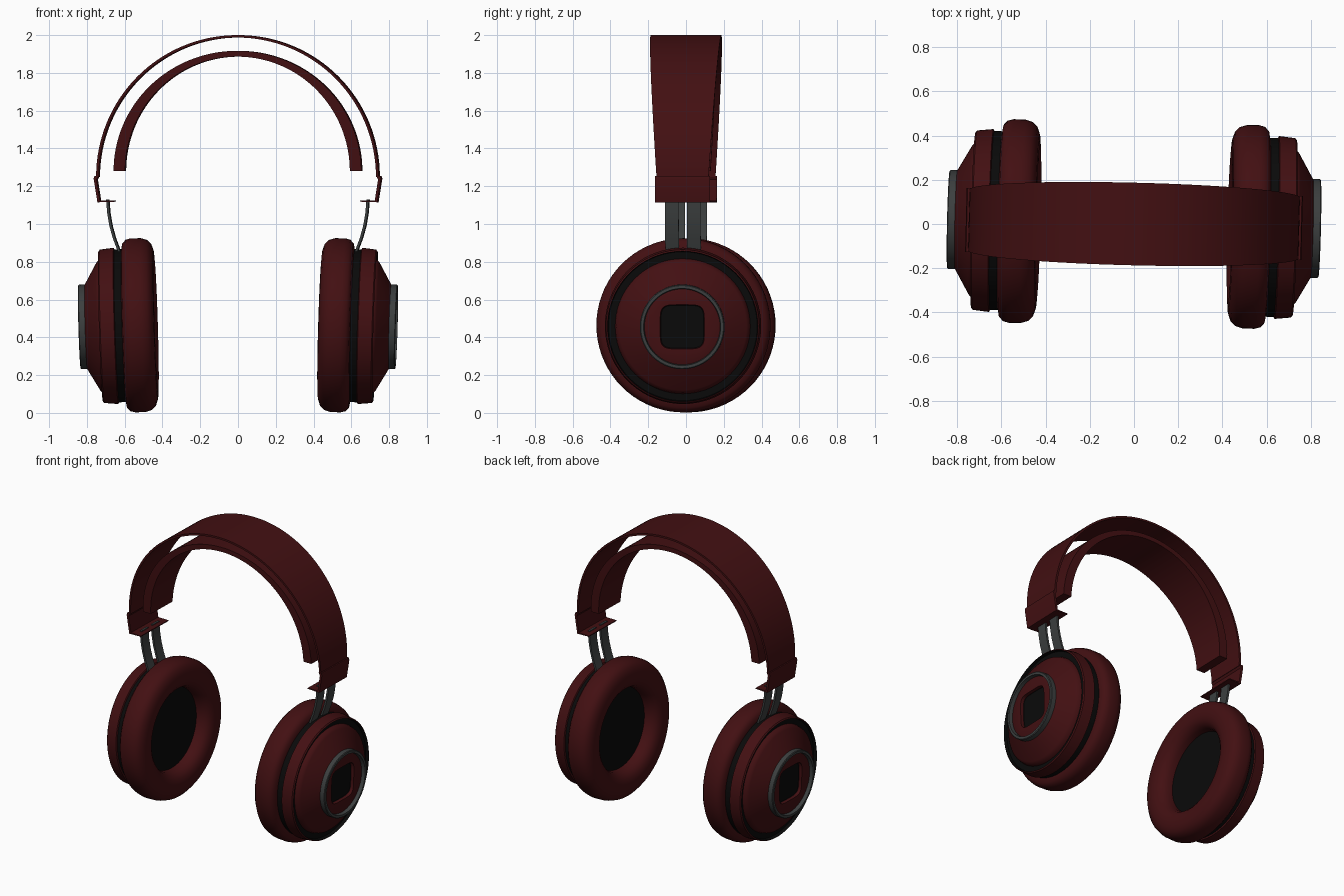
import bpy, bmesh
from math import sin, cos, pi, radians
from mathutils import Matrix, Vector

cube = bpy.data.objects.get("Cube")
if cube:
    bpy.data.objects.remove(cube, do_unlink=True)


def make_material(name, rgb):
    mat = bpy.data.materials.new(name)
    mat.use_nodes = True
    mat.diffuse_color = (*rgb, 1)
    bsdf = mat.node_tree.nodes["Principled BSDF"]
    bsdf.inputs["Base Color"].default_value = (*rgb, 1)
    bsdf.inputs["Roughness"].default_value = 0.5
    return mat


RED = make_material("dark red", (0.055, 0.005, 0.006))
BLACK = make_material("black", (0.003, 0.003, 0.003))
GREY = make_material("dark grey metal", (0.045, 0.05, 0.05))

YAW = radians(-1.4)          # the whole headset is turned slightly
CUP_CENTRE = Vector((0.6, 0, 0.462))
CUP_TILT = Matrix.Translation(CUP_CENTRE) @ Matrix.Rotation(radians(1.7), 4, "Y")


def loft(name, loops, mats, bands=None, wrap=False, mirror=True):
    """Bridge equal-length loops into a closed solid; bands gives a material per step."""
    bm = bmesh.new()
    rows = [[bm.verts.new(p) for p in loop] for loop in loops]
    n = len(rows[0])
    steps = len(rows) if wrap else len(rows) - 1
    for i in range(steps):
        a, b = rows[i], rows[(i + 1) % len(rows)]
        for j in range(n):
            k = (j + 1) % n
            face = bm.faces.new((a[j], a[k], b[k], b[j]))
            face.material_index = bands[i] if bands else 0
    if not wrap:
        bm.faces.new(rows[0][::-1]).material_index = bands[0] if bands else 0
        bm.faces.new(rows[-1]).material_index = bands[-1] if bands else 0
    bmesh.ops.recalc_face_normals(bm, faces=bm.faces)
    mesh = bpy.data.meshes.new(name)
    bm.to_mesh(mesh)
    bm.free()
    for m in mats:
        mesh.materials.append(m)
    obj = bpy.data.objects.new(name, mesh)
    bpy.context.collection.objects.link(obj)
    obj.rotation_euler.z = YAW
    if mirror:
        mod = obj.modifiers.new("both sides", "MIRROR")
        mod.use_mirror_merge = False
    bpy.ops.object.select_all(action="DESELECT")
    obj.select_set(True)
    bpy.context.view_layer.objects.active = obj
    bpy.ops.object.shade_smooth_by_angle(angle=radians(35))
    return obj


def ring(x, r, power=2, n=72):
    """Circle (or rounded square, for a higher power) around the tilted cup axis."""
    pts = []
    for i in range(n):
        c, s = cos(2 * pi * i / n), sin(2 * pi * i / n)
        q = r / (abs(c) ** power + abs(s) ** power) ** (1 / power)
        pts.append(CUP_TILT @ Vector((x - CUP_CENTRE.x, q * c, q * s)))
    return pts


def strip(outer, inner, y0, y1):
    """Four-point cross-section of a flat strip from two (x, z) points."""
    return [(outer[0], y0, outer[1]), (outer[0], y1, outer[1]),
            (inner[0], y1, inner[1]), (inner[0], y0, inner[1])]


def arch(name, centre_z, outer, inner, w_end, w_top, n=64):
    """Half-elliptical band, wider at the crown."""
    loops = []
    for i in range(n + 1):
        t = pi * i / n
        c, s = cos(t), sin(t)
        w = w_end + (w_top - w_end) * s
        loops.append(strip((outer[0] * c, centre_z + outer[1] * s),
                           (inner[0] * c, centre_z + inner[1] * s), -w, w))
    return loft(name, loops, [RED], mirror=False)


# Headband: thin outer arch and padded inner arch
arch("outer_headband", 1.25, (0.748, 0.75), (0.734, 0.737), 0.138, 0.187)
arch("inner_headband", 1.28, (0.656, 0.637), (0.595, 0.606), 0.115, 0.155)

# Clasps at the band ends, bent inward at the bottom
clasp_path = [((0.757, 1.255), (0.735, 1.255)), ((0.761, 1.24), (0.745, 1.235)),
              ((0.741, 1.115), (0.728, 1.125)), ((0.65, 1.118), (0.65, 1.124))]
loft("band_clasps", [strip(o, i, -0.145, 0.145) for o, i in clasp_path], [RED])

# Pairs of curved metal sliders
slider_path = [(0.689, 1.13), (0.684, 1.06), (0.672, 0.99), (0.654, 0.925), (0.626, 0.85)]
for label, y0 in (("front", -0.094), ("rear", 0.022)):
    loops = [strip((x + 0.007, z), (x - 0.007, z), y0, y0 + 0.072) for x, z in slider_path]
    loft(label + "_sliders", loops, [GREY])

# Ear cushions: soft rings
cushion = [(0.605, 0.28), (0.606, 0.40), (0.600, 0.435), (0.582, 0.454), (0.555, 0.461),
           (0.500, 0.460), (0.468, 0.450), (0.447, 0.428), (0.436, 0.395), (0.433, 0.35),
           (0.442, 0.315), (0.460, 0.29), (0.49, 0.275), (0.54, 0.27)]
loft("ear_cushions", [ring(x, r) for x, r in cushion], [RED], wrap=True)

# Black cloth over the speakers, and the black spacer behind the cushion
loft("speaker_cloths", [ring(0.525, 0.277), ring(0.56, 0.277)], [BLACK])
loft("cup_spacers", [ring(0.59, 0.405), ring(0.648, 0.405)], [BLACK])

# Cup shells: rim, black groove, cone, then a square black recess in the face
shell = [(0.64, 0.400, 2, 0), (0.646, 0.414, 2, 0), (0.72, 0.406, 2, 0), (0.727, 0.398, 2, 1),
         (0.705, 0.394, 2, 1), (0.705, 0.358, 2, 0), (0.728, 0.352, 2, 0),
         (0.74, 0.338, 2, 0), (0.806, 0.222, 2, 0), (0.816, 0.205, 2, 0),
         (0.816, 0.117, 5, 0), (0.795, 0.115, 5, 1), (0.793, 0.113, 5, 1)]
loft("cup_shells", [ring(x, r, p) for x, r, p, _ in shell], [RED, BLACK],
     bands=[s[3] for s in shell])

# Metal trim rings on the outer faces
trim = [(0.80, 0.218), (0.803, 0.224), (0.836, 0.224), (0.84, 0.219), (0.84, 0.204), (0.80, 0.198)]
loft("trim_rings", [ring(x, r) for x, r in trim], [GREY], wrap=True)
